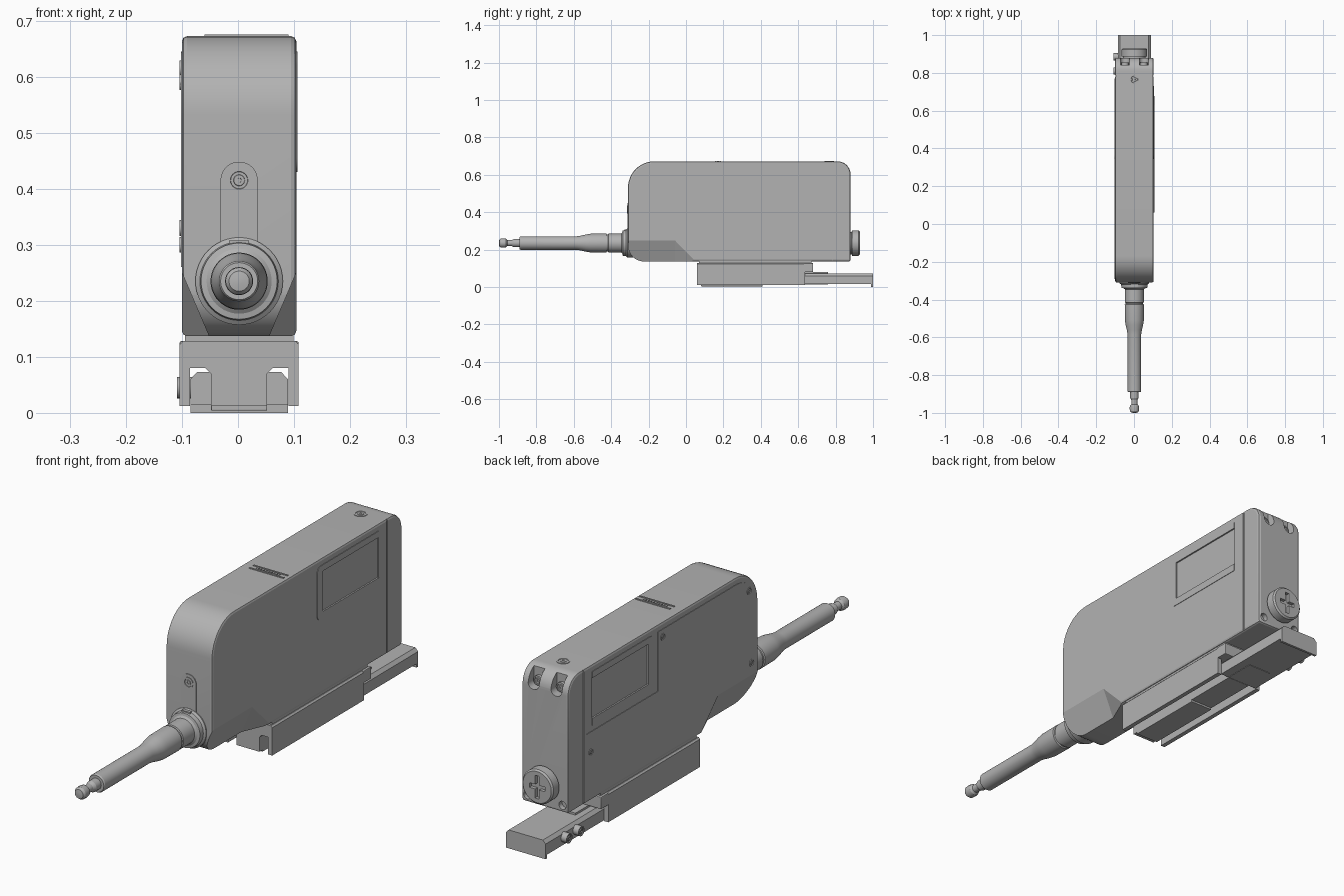
import bpy, bmesh, math
from mathutils import Vector, Matrix

cube = bpy.data.objects.get("Cube")
if cube:
    bpy.data.objects.remove(cube, do_unlink=True)

grey = bpy.data.materials.new("plain_grey")
grey.use_nodes = True
COLOR = (0.45, 0.45, 0.45, 1)
grey.diffuse_color = COLOR
grey.node_tree.nodes["Principled BSDF"].inputs["Base Color"].default_value = COLOR

CX = 0.002            # centre line of the housing
LEFT, RIGHT = -0.1, 0.104
AXIS_Z = 0.235        # height of the probe axis


def finish(name, bm):
    bmesh.ops.recalc_face_normals(bm, faces=bm.faces)
    mesh = bpy.data.meshes.new(name)
    bm.to_mesh(mesh)
    bm.free()
    mesh.materials.append(grey)
    mesh.shade_smooth()
    mesh.set_sharp_from_angle(angle=math.radians(20))
    obj = bpy.data.objects.new(name, mesh)
    bpy.context.collection.objects.link(obj)
    return obj


def rounded(corners, n=12):
    """Outline from (u, v[, radius]) corners."""
    pts = []
    for i, c in enumerate(corners):
        p = Vector(c[:2])
        if len(c) < 3:
            pts.append(p)
            continue
        a = (Vector(corners[i - 1][:2]) - p).normalized()
        b = (Vector(corners[(i + 1) % len(corners)][:2]) - p).normalized()
        ang = a.angle(b)
        t = c[2] / math.tan(ang / 2)
        mid = p + (a + b).normalized() * c[2] / math.sin(ang / 2)
        s, e, th = p + a * t - mid, p + b * t - mid, math.pi - ang
        for k in range(n + 1):
            f = k / n
            pts.append(mid + (s * math.sin((1 - f) * th) + e * math.sin(f * th)) / math.sin(th))
    return pts


def prism(name, corners, axis, lo, hi, bevel=0):
    """Extrude an outline along x (outline in y, z) or y (outline in x, z)."""
    bm = bmesh.new()
    place = (lambda u, v, w: (w, u, v)) if axis == "x" else (lambda u, v, w: (u, w, v))
    verts = [bm.verts.new(place(u, v, lo)) for u, v in rounded(corners)]
    face = bm.faces.new(verts)
    new = bmesh.ops.extrude_face_region(bm, geom=[face])["geom"]
    move = Vector(place(0, 0, hi - lo))
    bmesh.ops.translate(bm, vec=move, verts=[g for g in new if isinstance(g, bmesh.types.BMVert)])
    bmesh.ops.recalc_face_normals(bm, faces=bm.faces)
    if bevel:
        edges = [e for e in bm.edges if e.calc_face_angle(0) > 0.7]
        bmesh.ops.bevel(bm, geom=edges, offset=bevel, segments=2, profile=0.5, affect="EDGES")
    return finish(name, bm)


def box(name, x0, x1, y0, y1, z0, z1, bevel=0):
    return prism(name, [(x0, z0), (x1, z0), (x1, z1), (x0, z1)], "y", y0, y1, bevel)


def lathe(name, profile, loc, direction, sides=40):
    """Turn (distance, radius) pairs about a direction."""
    bm = bmesh.new()
    rings = []
    for d, r in profile:
        rings.append([bm.verts.new((r * math.cos(math.tau * k / sides),
                                    r * math.sin(math.tau * k / sides), d)) for k in range(sides)])
    for a, b in zip(rings, rings[1:]):
        for k in range(sides):
            j = (k + 1) % sides
            bm.faces.new((a[k], a[j], b[j], b[k]))
    bm.faces.new(rings[0])
    bm.faces.new(rings[-1])
    turn = Vector(direction).to_track_quat("Z", "Y").to_matrix().to_4x4()
    bm.transform(Matrix.Translation(loc) @ turn)
    return finish(name, bm)


def screw(name, loc, direction, r, h=0.002):
    prof = [(-0.008, r), (h, r), (h, r * 0.75), (h - 0.003, r * 0.7),
            (h - 0.003, r * 0.5), (h, r * 0.45), (h, r * 0.2), (h - 0.003, r * 0.18)]
    return lathe(name, prof, loc, direction, 24)


def cut(obj, cutters):
    for c in cutters:
        c.hide_render = True
        m = obj.modifiers.new("cut", "BOOLEAN")
        m.operation, m.solver, m.object = "DIFFERENCE", "EXACT", c
    bpy.context.view_layer.update()
    deps = bpy.context.evaluated_depsgraph_get()
    mesh = bpy.data.meshes.new_from_object(obj.evaluated_get(deps))
    obj.modifiers.clear()
    obj.data = mesh
    mesh.shade_smooth()
    mesh.set_sharp_from_angle(angle=math.radians(20))
    for c in cutters:
        bpy.data.objects.remove(c, do_unlink=True)


# Housing with rounded front, side scoops, windows, seam and rear pockets
housing = prism("housing", [(-0.31, 0.137, 0.085), (0.88, 0.137), (0.88, 0.672, 0.07),
                            (-0.31, 0.672, 0.14)], "x", LEFT, RIGHT, 0.009)
cutters = []
for side, face in ((-1, LEFT), (1, RIGHT)):
    bm = bmesh.new()
    for y, shift in ((-0.4, 0), (-0.06, 0), (0.08, 0.06)):
        for x, z in ((0.102, 0.25), (0.038, 0.1), (0.2, 0.1), (0.2, 0.25)):
            bm.verts.new((CX + side * (x + (shift if x < 0.2 else 0)), y, z))
    bmesh.ops.convex_hull(bm, input=bm.verts)
    cutters.append(finish("scoop_cutter", bm))
    inner, outer = sorted((face - side * 0.004, face + side * 0.05))
    cutters.append(box("window_cutter", inner, outer, 0.38, 0.73, 0.46, 0.62))
    cutters.append(box("seam_cutter", inner, outer, 0.782, 0.787, 0.1, 0.7))
    x = CX + side * 0.05
    cutters.append(prism("pocket_cutter", [(x - 0.024, 0.59, 0.023), (x + 0.024, 0.59, 0.023),
                                           (x + 0.024, 0.7), (x - 0.024, 0.7)], "y", 0.842, 0.95))
    cutters.append(lathe("hole_cutter", [(0, 0.016), (0.1, 0.016)],
                         (CX + side * 0.077, 0.86, 0.165), (0, 1, 0), 24))
cut(housing, cutters)

for side, face, label in ((-1, LEFT, "right"), (1, RIGHT, "left")):
    lo, hi = sorted((face - side * 0.003, face + side * 0.002))
    prism(label + "_window_frame", [(0.73, 0.645), (0.345, 0.645, 0.025), (0.345, 0.43, 0.025),
                                    (0.73, 0.43), (0.73, 0.46), (0.38, 0.46), (0.38, 0.62),
                                    (0.73, 0.62)], "x", lo, hi)
    screw(label + "_pocket_screw", (CX + side * 0.05, 0.842, 0.615), (0, 1, 0), 0.019, 0.012)

# Access panel on one side, with its screws
prism("access_panel", [(0.77, 0.26), (-0.29, 0.26), (-0.29, 0.645, 0.12), (0.32, 0.645),
                       (0.32, 0.41), (0.77, 0.41)], "x", LEFT - 0.002, LEFT + 0.003)
for y, z in ((0.29, 0.615), (-0.25, 0.59), (-0.265, 0.3), (0.74, 0.33)):
    screw("panel_screw", (LEFT - 0.002, y, z), (-1, 0, 0), 0.014)

# Front cover strip and screw, top screw, top ribs
prism("front_cover", [(CX - 0.033, 0.28), (CX + 0.033, 0.28), (CX + 0.033, 0.448, 0.0325),
                      (CX - 0.033, 0.448, 0.0325)], "y", -0.313, -0.305)
screw("front_screw", (CX, -0.313, 0.415), (0, -1, 0), 0.021)
screw("top_screw", (CX, 0.765, 0.672), (0, 0, 1), 0.025)
for y in (0.158, 0.184):
    box("top_rib", CX - 0.062, CX + 0.088, y - 0.003, y + 0.003, 0.668, 0.675)
for k in range(9):
    x = CX - 0.035 + k * 0.0115
    box("top_tooth", x - 0.004, x + 0.004, 0.164, 0.178, 0.668, 0.675)

# Probe: flange, sleeve, taper, stem and rounded tip, measured forward from the housing
lathe("probe", [(-0.03, 0.078), (0.004, 0.078), (0.01, 0.07), (0.028, 0.068), (0.03, 0.058),
                (0.036, 0.05), (0.105, 0.05), (0.107, 0.046), (0.114, 0.046), (0.116, 0.051),
                (0.2, 0.05), (0.225, 0.046), (0.25, 0.04), (0.275, 0.036), (0.575, 0.036),
                (0.58, 0.033), (0.58, 0.022), (0.61, 0.022), (0.622, 0.016), (0.645, 0.016),
                (0.652, 0.023), (0.662, 0.025), (0.68, 0.024), (0.688, 0.018), (0.69, 0.006)],
      (CX, -0.31, AXIS_Z), (0, -1, 0), 48)
box("flange_key", CX - 0.018, CX + 0.018, -0.33, -0.31, 0.296, 0.308)

# Rear knob with a cross slot
knob = lathe("rear_knob", [(-0.01, 0.06), (0.008, 0.06), (0.01, 0.068), (0.045, 0.068), (0.051, 0.062)],
             (CX, 0.878, AXIS_Z), (0, 1, 0), 48)
cut(knob, [box("slot_cutter", CX - w, CX + w, 0.915, 0.95, AXIS_Z - h, AXIS_Z + h)
           for w, h in ((0.009, 0.045), (0.034, 0.009))])

# Mounting foot with two lengthwise slots
half = [(0.106, 0.012), (0.106, 0.122), (0.1, 0.128)]
slot = [(0.05, 0.012), (0.05, 0.07), (0.06, 0.08), (0.088, 0.08), (0.088, 0.012)]
right_half = slot + half
outline = right_half + [(-x, z) for x, z in reversed(right_half)]
prism("mounting_foot", [(x + CX, z) for x, z in outline], "y", 0.06, 0.635)
box("foot_rear_step", CX - 0.106, CX + 0.106, 0.63, 0.68, 0.08, 0.128, 0.003)
box("foot_neck", CX - 0.097, CX + 0.097, 0.07, 0.67, 0.125, 0.14)
box("foot_pad", CX - 0.05, CX + 0.05, 0.08, 0.41, 0.004, 0.014, 0.002)

# Rear clamp rail with chamfered jaws, end lip and side screws
prism("clamp_rail", [(CX + x, z) for x, z in ((-0.087, 0.015), (0.087, 0.015), (0.087, 0.06),
                                              (0.075, 0.073), (-0.075, 0.073), (-0.087, 0.06))],
      "y", 0.632, 1.0)
box("clamp_block", CX - 0.05, CX + 0.05, 0.632, 0.76, 0.013, 0.081)
box("rail_lip", CX - 0.087, CX + 0.087, 0.99, 1.0, 0, 0.018)
for y in (0.81, 0.885):
    screw("rail_screw", (CX - 0.087, y, 0.045), (-1, 0, 0), 0.019, 0.024)
